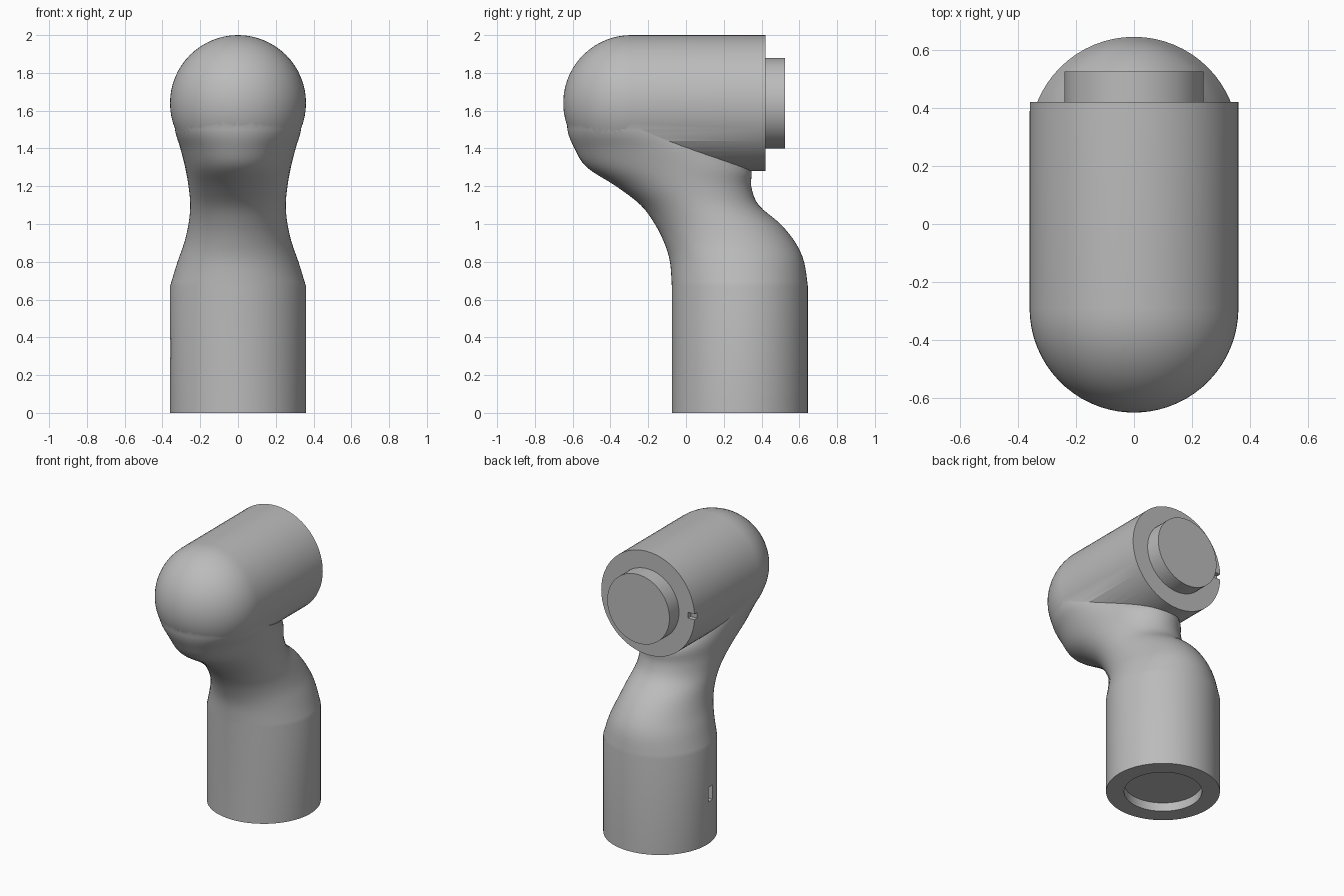
import bpy, bmesh
from math import sin, cos, pi, radians
from mathutils import Vector

if "Cube" in bpy.data.objects:
    bpy.data.objects.remove(bpy.data.objects["Cube"], do_unlink=True)

SIDES = 64
R = 0.36          # radius of both tubes
BASE_Y = 0.285    # centre line of the lower tube
ARM_Z = 1.64      # centre line of the upper tube

grey = bpy.data.materials.new("matte grey")
grey.use_nodes = True
tone = (0.5, 0.5, 0.5, 1)
grey.diffuse_color = tone
grey.node_tree.nodes["Principled BSDF"].inputs["Base Color"].default_value = tone


def skin(name, rings):
    """Closed surface through rings of points, capped at both ends."""
    bm = bmesh.new()
    loops = [[bm.verts.new(p) for p in ring] for ring in rings]
    for a, b in zip(loops, loops[1:]):
        for i in range(SIDES):
            j = (i + 1) % SIDES
            bm.faces.new((a[i], a[j], b[j], b[i]))
    bm.faces.new(loops[0])
    bm.faces.new(loops[-1])
    bmesh.ops.recalc_face_normals(bm, faces=bm.faces)
    mesh = bpy.data.meshes.new(name)
    bm.to_mesh(mesh)
    bm.free()
    mesh.materials.append(grey)
    ob = bpy.data.objects.new(name, mesh)
    bpy.context.collection.objects.link(ob)
    return ob


def flat_ring(z, y0, y1, w):
    mid, half = (y0 + y1) / 2, (y1 - y0) / 2
    turns = [2 * pi * i / SIDES for i in range(SIDES)]
    return [(w * cos(t), mid + half * sin(t), z) for t in turns]


def round_ring(z, r):
    return flat_ring(z, BASE_Y - r, BASE_Y + r, r)


def upright_ring(y, r):
    turns = [2 * pi * i / SIDES for i in range(SIDES)]
    return [(r * cos(t), y, ARM_Z + r * sin(t)) for t in turns]


def spline(keys, steps):
    """Smooth curve through the key sections."""
    pts = [Vector(k) for k in keys]
    pts = [pts[0]] + pts + [pts[-1]]
    out = []
    for a, b, c, d in zip(pts, pts[1:], pts[2:], pts[3:]):
        for s in range(steps):
            t = s / steps
            out.append(b + (c - a) * t / 2 + (a * 2 - b * 5 + c * 4 - d) * t * t / 2
                       + (b * 3 - a - c * 3 + d) * t ** 3 / 2)
    return out + [pts[-1]]


def combine(target, other, operation):
    mod = target.modifiers.new(operation.lower(), "BOOLEAN")
    mod.operation = operation
    mod.solver = "EXACT"
    mod.object = other
    bpy.context.view_layer.objects.active = target
    bpy.ops.object.modifier_apply(modifier=mod.name)
    bpy.data.objects.remove(other, do_unlink=True)


def box(name, size, place):
    bpy.ops.mesh.primitive_cube_add(size=1, location=place)
    ob = bpy.context.object
    ob.name = name
    ob.scale = size
    ob.hide_render = True
    bpy.context.view_layer.update()
    return ob


# Lower tube with base recess, rising into the bent neck: height, front, back, half width
neck = [
    (0.67, -0.075, 0.645, 0.36),
    (0.8, -0.085, 0.625, 0.32),
    (0.9, -0.115, 0.58, 0.285),
    (1.0, -0.165, 0.5, 0.262),
    (1.1, -0.24, 0.385, 0.253),
    (1.2, -0.37, 0.345, 0.262),
    (1.3, -0.525, 0.34, 0.28),
    (1.4, -0.59, 0.23, 0.305),
    (1.5, -0.628, 0.08, 0.334),
    (1.64, -0.63, 0.0, 0.345),
]
rings = [round_ring(0.06, 0.246), round_ring(0, 0.246), round_ring(0, R)]
rings += [flat_ring(*k) for k in spline(neck, 4)]
body = skin("arm_body", rings)

# Upper tube with a domed front end
dome = [radians(3 + 87 * i / 16) for i in range(17)]
rings = [upright_ring(-0.29 - R * cos(a), R * sin(a)) for a in dome]
upper = skin("upper_tube", rings + [upright_ring(0.42, R)])
combine(body, upper, "UNION")

# Small slot in the lower tube and notch in the flange edge
combine(body, box("slot_cutter", (0.08, 0.05, 0.1), (-R, 0.24, 0.34)), "DIFFERENCE")
combine(body, box("notch_cutter", (0.1, 0.06, 0.04), (-R, 0.42, ARM_Z)), "DIFFERENCE")

# Round boss on the rear flange
boss = skin("rear_boss", [upright_ring(0.41, 0.24), upright_ring(0.525, 0.24)])

for ob in (body, boss):
    bpy.ops.object.select_all(action="DESELECT")
    ob.select_set(True)
    bpy.context.view_layer.objects.active = ob
    bpy.ops.object.shade_smooth_by_angle(angle=radians(40))
